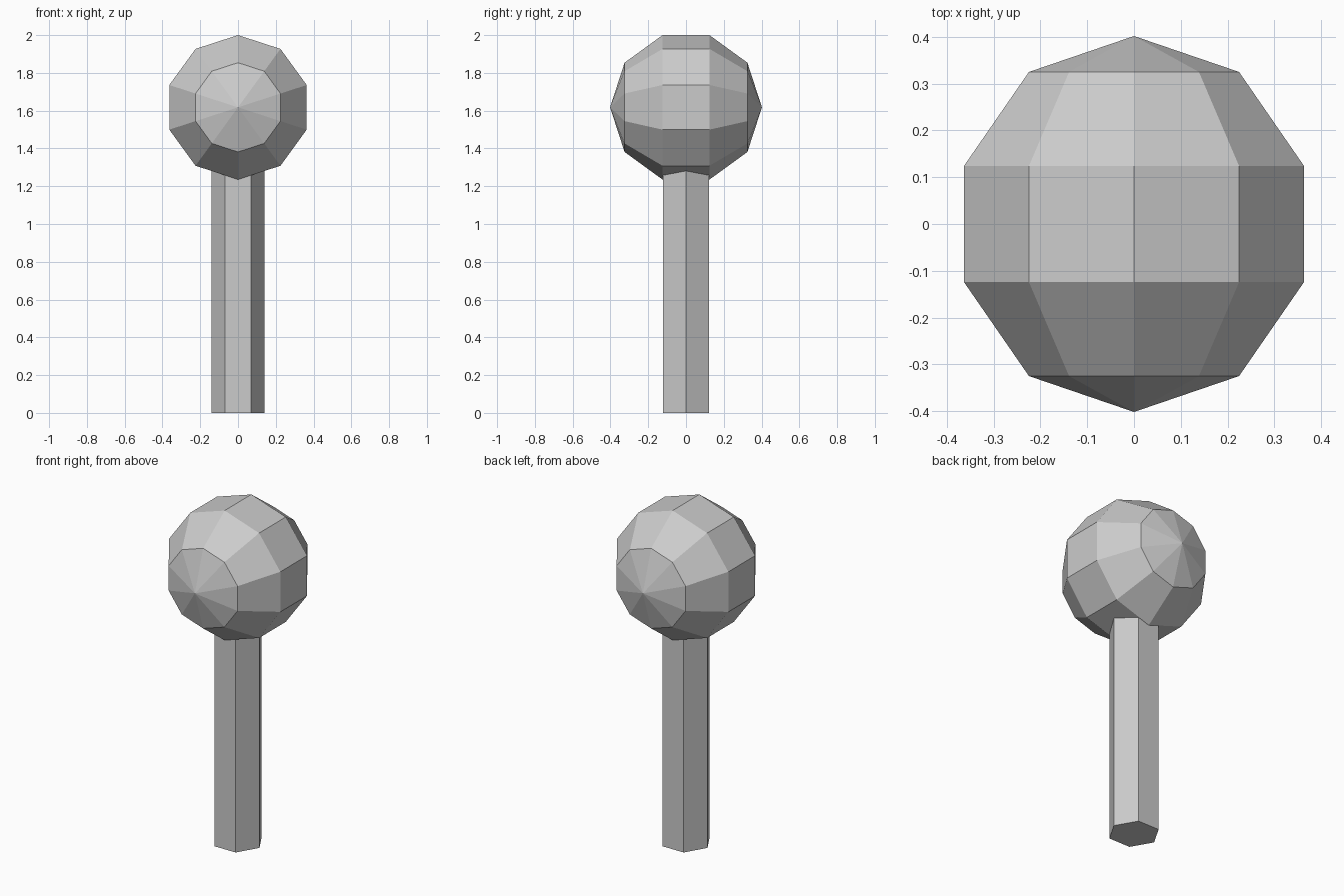
import bpy, bmesh
from math import sin, cos, pi, radians

if "Cube" in bpy.data.objects:
    bpy.data.objects.remove(bpy.data.objects["Cube"])


def finish(name, bm):
    bmesh.ops.recalc_face_normals(bm, faces=bm.faces)
    mesh = bpy.data.meshes.new(name)
    bm.to_mesh(mesh)
    bm.free()
    obj = bpy.data.objects.new(name, mesh)
    bpy.context.collection.objects.link(obj)
    return obj


def bridge(bm, a, b):
    n = len(a)
    for i in range(n):
        bm.faces.new((a[i], a[(i + 1) % n], b[(i + 1) % n], b[i]))


# Hexagonal handle, corners on the x axis, top sunk into the head
bm = bmesh.new()
rings = [[bm.verts.new((0.14 * cos(i * pi / 3), 0.14 * sin(i * pi / 3), z))
          for i in range(6)] for z in (0, 1.3)]
bridge(bm, *rings)
for r in rings:
    bm.faces.new(r)
finish("handle", bm)

# Faceted head: ten-sided, five-band sphere with its poles along y
R, SIDES, BANDS = 0.402, 10, 5
ZC = 2 - R * sin(radians(72))
bm = bmesh.new()
rings = []
for k in range(1, BANDS):
    t = pi * k / BANDS
    rings.append([bm.verts.new((R * sin(t) * sin(2 * pi * i / SIDES),
                                -R * cos(t),
                                ZC + R * sin(t) * cos(2 * pi * i / SIDES)))
                  for i in range(SIDES)])
for a, b in zip(rings, rings[1:]):
    bridge(bm, a, b)
for y, ring in ((-R, rings[0]), (R, rings[-1])):
    pole = bm.verts.new((0, y, ZC))
    for i in range(SIDES):
        bm.faces.new((ring[i], ring[(i + 1) % SIDES], pole))
finish("head", bm)
